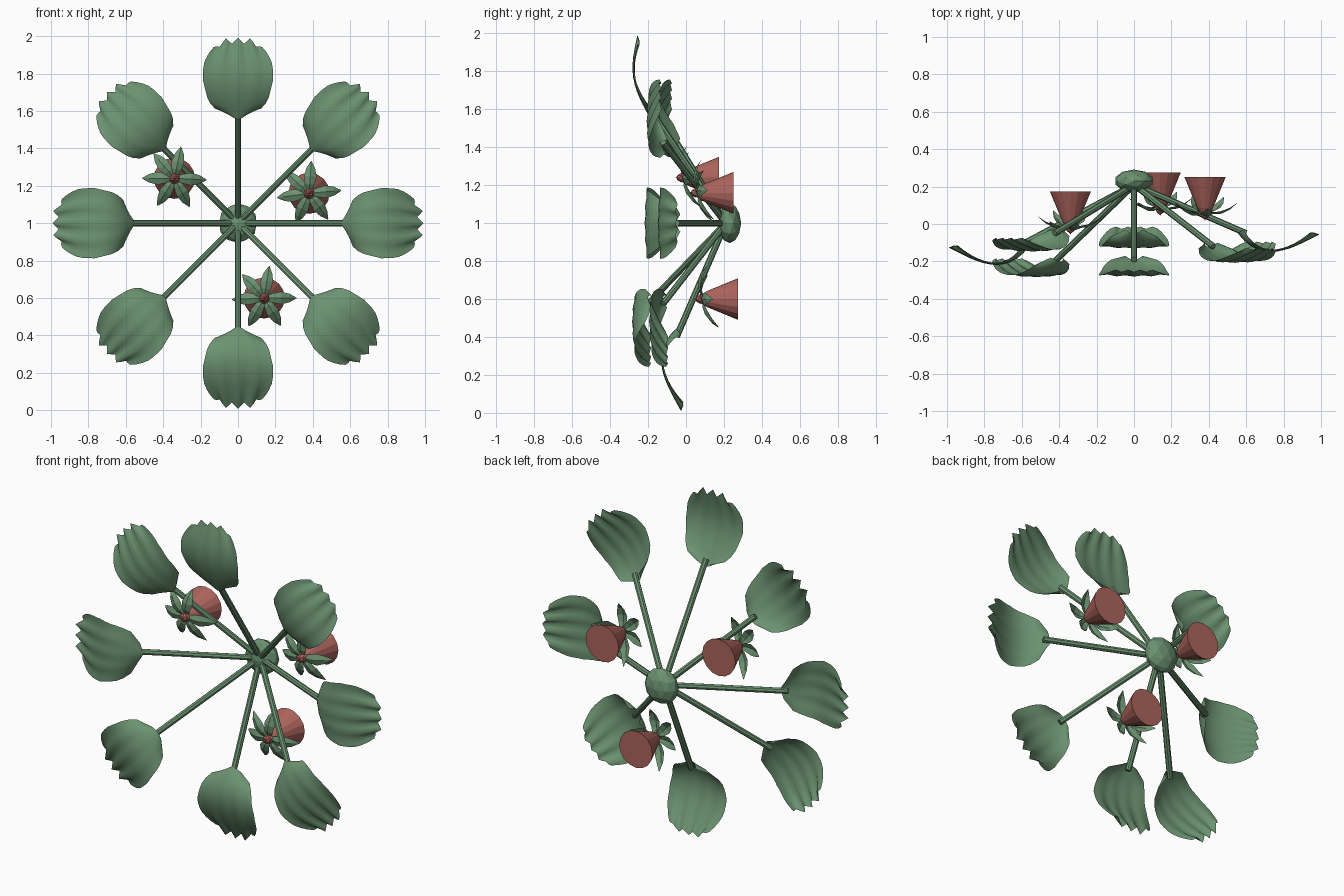
import bpy, bmesh, math
from mathutils import Vector, Matrix

if "Cube" in bpy.data.objects:
    bpy.data.objects.remove(bpy.data.objects["Cube"])


def material(name, rgb):
    m = bpy.data.materials.new(name)
    m.diffuse_color = (*rgb, 1)
    m.use_nodes = True
    m.node_tree.nodes["Principled BSDF"].inputs["Base Color"].default_value = m.diffuse_color
    return m


GREEN = material("leaf_green", (0.15, 0.29, 0.165))
RED = material("berry_red", (0.42, 0.13, 0.11))


def finish(name, bm, mat, smooth=False):
    for f in bm.faces:
        f.smooth = smooth
    me = bpy.data.meshes.new(name)
    bm.to_mesh(me)
    bm.free()
    me.materials.append(mat)
    ob = bpy.data.objects.new(name, me)
    bpy.context.collection.objects.link(ob)
    return ob


def grid(bm, rows):
    vs = [[bm.verts.new(p) for p in row] for row in rows]
    for a, b in zip(vs, vs[1:]):
        for i in range(len(a) - 1):
            bm.faces.new((a[i], a[i + 1], b[i + 1], b[i]))


def interp(table, t):
    for (t0, w0), (t1, w1) in zip(table, table[1:]):
        if t <= t1:
            return w0 + (w1 - w0) * (t - t0) / (t1 - t0)
    return table[-1][1]


# Central hub: flattened low-poly ball
bm = bmesh.new()
bmesh.ops.create_icosphere(bm, subdivisions=2, radius=0.105,
                           matrix=Matrix.Translation((0, 0.23, 1)) @ Matrix.Diagonal((1, 0.58, 1, 1)))
finish("hub", bm, GREEN)


# Stem: thin tube from hub to leaf
def stem(name, end):
    a, b = Vector((0, 0.21, 1)), Vector(end)
    d = b - a
    bm = bmesh.new()
    mat = Matrix.Translation((a + b) / 2) @ d.to_track_quat('Z', 'Y').to_matrix().to_4x4()
    bmesh.ops.create_cone(bm, cap_ends=True, segments=8, radius1=0.017, radius2=0.017,
                          depth=d.length, matrix=mat)
    finish(name, bm, GREEN)


# Leaf: softly pleated fan with a scalloped tip, base drawn back to the stem
WIDTH = [(0, 0.045), (0.07, 0.12), (0.2, 0.16), (0.5, 0.188), (0.72, 0.185), (0.88, 0.16), (1, 0.13)]


def leaf(name, angle, y_base, y_tip, y_stem):
    out = Vector((math.cos(angle), 0, math.sin(angle)))
    side = Vector((-math.sin(angle), 0, math.cos(angle)))
    rows = []
    for j in range(13):
        t = j / 12
        row = []
        for i in range(-8, 9):
            s = i / 8
            pleat = math.cos(s * math.pi * 4)
            r = 0.555 + 0.42 * t
            r += t ** 4 * (0.016 * pleat - 0.05 * s ** 4) + (1 - t) ** 3 * 0.03 * s * s
            y = y_base + (y_tip - y_base) * t - 0.055 * math.sin(math.pi * t)
            y += (y_stem - y_base) * (1 - t) ** 6
            y += -0.006 * pleat * t + 0.02 * s * s * (1 - t)
            row.append(out * r + side * (s * interp(WIDTH, t)) + Vector((0, y, 1)))
        rows.append(row)
    bm = bmesh.new()
    grid(bm, rows)
    finish(name, bm, GREEN, True)


# (angle, stem end y, leaf base y, leaf tip y)
for deg, sy, yb, yt in [
        (0, -0.05, -0.13, -0.05), (45, -0.12, -0.165, -0.135),
        (90, -0.19, -0.19, -0.25), (135, -0.05, -0.10, -0.08),
        (180, -0.11, -0.20, -0.12), (225, -0.20, -0.26, -0.19),
        (270, -0.05, -0.12, -0.02), (315, -0.12, -0.17, -0.10)]:
    a = math.radians(deg)
    stem(f"stem_{deg}", (0.6 * math.cos(a), sy, 1 + 0.6 * math.sin(a)))
    leaf(f"leaf_{deg}", a, yb, yt, sy)


# Berry: cone with flat wide back, narrow end to the front
def berry(name, x, y, z):
    bm = bmesh.new()
    n = 16
    rings = [[Vector((x + r * math.cos(k * math.tau / n), y - d, z + r * math.sin(k * math.tau / n)))
              for k in range(n + 1)] for d, r in [(0, 0.11), (0.165, 0.042), (0.23, 0.001)]]
    grid(bm, rings)
    bmesh.ops.remove_doubles(bm, verts=bm.verts, dist=0.0008)
    bmesh.ops.holes_fill(bm, edges=bm.edges)
    bmesh.ops.create_icosphere(bm, subdivisions=1, radius=0.026, matrix=Matrix.Translation((x, y - 0.2, z)))
    bmesh.ops.recalc_face_normals(bm, faces=bm.faces)
    finish(name, bm, RED)


# Calyx: six pointed sepals curling backwards
def calyx(name, x, y, z, turn):
    bm = bmesh.new()
    for deg in (78, 130, 180, 238, 298, 357):
        a = math.radians(deg + turn)
        out = Vector((math.cos(a), 0, math.sin(a)))
        side = Vector((-math.sin(a), 0, math.cos(a)))
        tilt = -0.035 * math.sin(a)
        rows = []
        for r, w, back in [(0.005, 0.012, 0), (0.05, 0.026, -0.012), (0.09, 0.034, -0.008),
                           (0.135, 0.023, 0.015), (0.172, 0.002, 0.05)]:
            rows.append([Vector((x, y - 0.185 + back + tilt * r / 0.168 + (0.012 * w / 0.03 if s else 0), z))
                         + out * r + side * s * w for s in (-1, 0, 1)])
        grid(bm, rows)
    finish(name, bm, GREEN)


for i, (x, y, z, turn) in enumerate([(-0.34, 0.175, 1.24, 0), (0.38, 0.25, 1.16, 8), (0.14, 0.275, 0.6, 3)]):
    berry(f"berry_{i + 1}", x, y, z)
    calyx(f"calyx_{i + 1}", x, y, z, turn)
